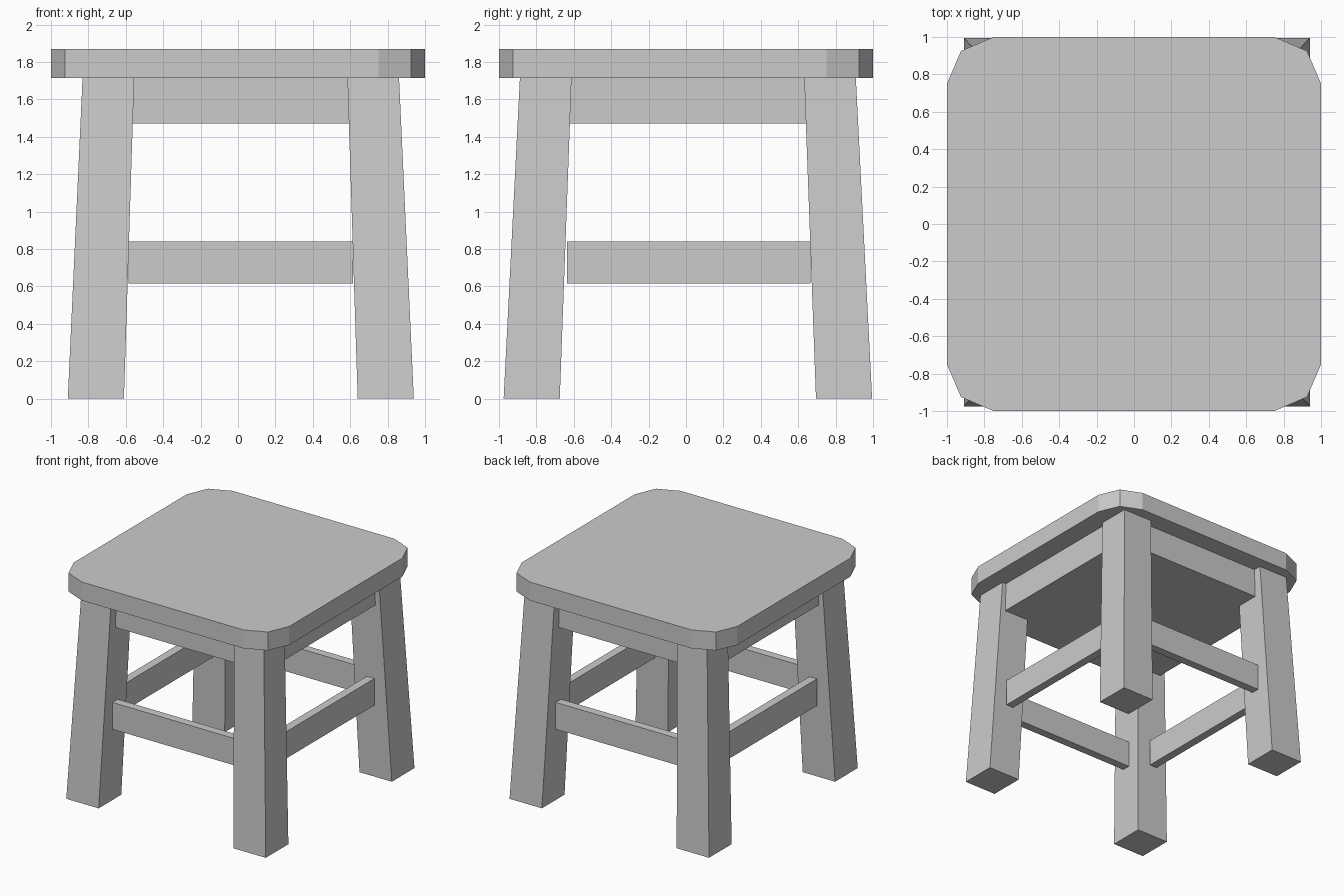
import bpy
import bmesh

default_cube = bpy.data.objects.get("Cube")
if default_cube:
    bpy.data.objects.remove(default_cube, do_unlink=True)

# One plain grey for the whole stool
grey = bpy.data.materials.new("plain grey")
grey.use_nodes = True
colour = (0.6, 0.6, 0.6, 1)
grey.diffuse_color = colour
grey.node_tree.nodes["Principled BSDF"].inputs["Base Color"].default_value = colour


def loft(name, bottom, top, z0, z1):
    """Solid between two matching outlines at two heights."""
    bm = bmesh.new()
    low = [bm.verts.new((x, y, z0)) for x, y in bottom]
    high = [bm.verts.new((x, y, z1)) for x, y in top]
    bm.faces.new(low[::-1])
    bm.faces.new(high)
    n = len(low)
    for i in range(n):
        j = (i + 1) % n
        bm.faces.new((low[i], low[j], high[j], high[i]))
    bmesh.ops.recalc_face_normals(bm, faces=bm.faces)
    mesh = bpy.data.meshes.new(name)
    bm.to_mesh(mesh)
    bm.free()
    mesh.materials.append(grey)
    obj = bpy.data.objects.new(name, mesh)
    bpy.context.collection.objects.link(obj)
    return obj


def rect(cx, cy, hx, hy):
    return [(cx - hx, cy - hy), (cx + hx, cy - hy),
            (cx + hx, cy + hy), (cx - hx, cy + hy)]


SEAT_LOW, SEAT_TOP = 1.715, 1.87
OX, OY = 0.015, 0.01  # the frame sits slightly off the seat centre

# Seat with two-facet corners
corner = [(1, 0.75), (0.925, 0.925), (0.75, 1)]
outline = []
for sx, sy in ((1, 1), (-1, 1), (-1, -1), (1, -1)):
    points = corner if sx == sy else corner[::-1]
    outline += [(sx * x, sy * y) for x, y in points]
loft("seat", outline, outline, SEAT_LOW, SEAT_TOP)

# Solid apron block under the seat
block = rect(OX, OY, 0.81, 0.83)
loft("apron_block", block, block, 1.47, SEAT_LOW)

# Splayed, slightly tapered legs
for side, sx in (("right", -1), ("left", 1)):
    for end, sy in (("front", -1), ("back", 1)):
        foot = rect(OX + sx * 0.775, OY + sy * 0.835, 0.15, 0.15)
        head = rect(OX + sx * 0.708, OY + sy * 0.76, 0.138, 0.138)
        loft(f"{end}_{side}_leg", foot, head, 0, SEAT_LOW)

# Stretcher rails between the legs
for end, s in (("front", -1), ("back", 1)):
    rail = rect(OX, OY + s * 0.805, 0.6, 0.035)
    loft(f"{end}_rail", rail, rail, 0.615, 0.84)
for side, s in (("right", -1), ("left", 1)):
    rail = rect(OX + s * 0.75, 0.015, 0.035, 0.65)
    loft(f"{side}_rail", rail, rail, 0.615, 0.84)
